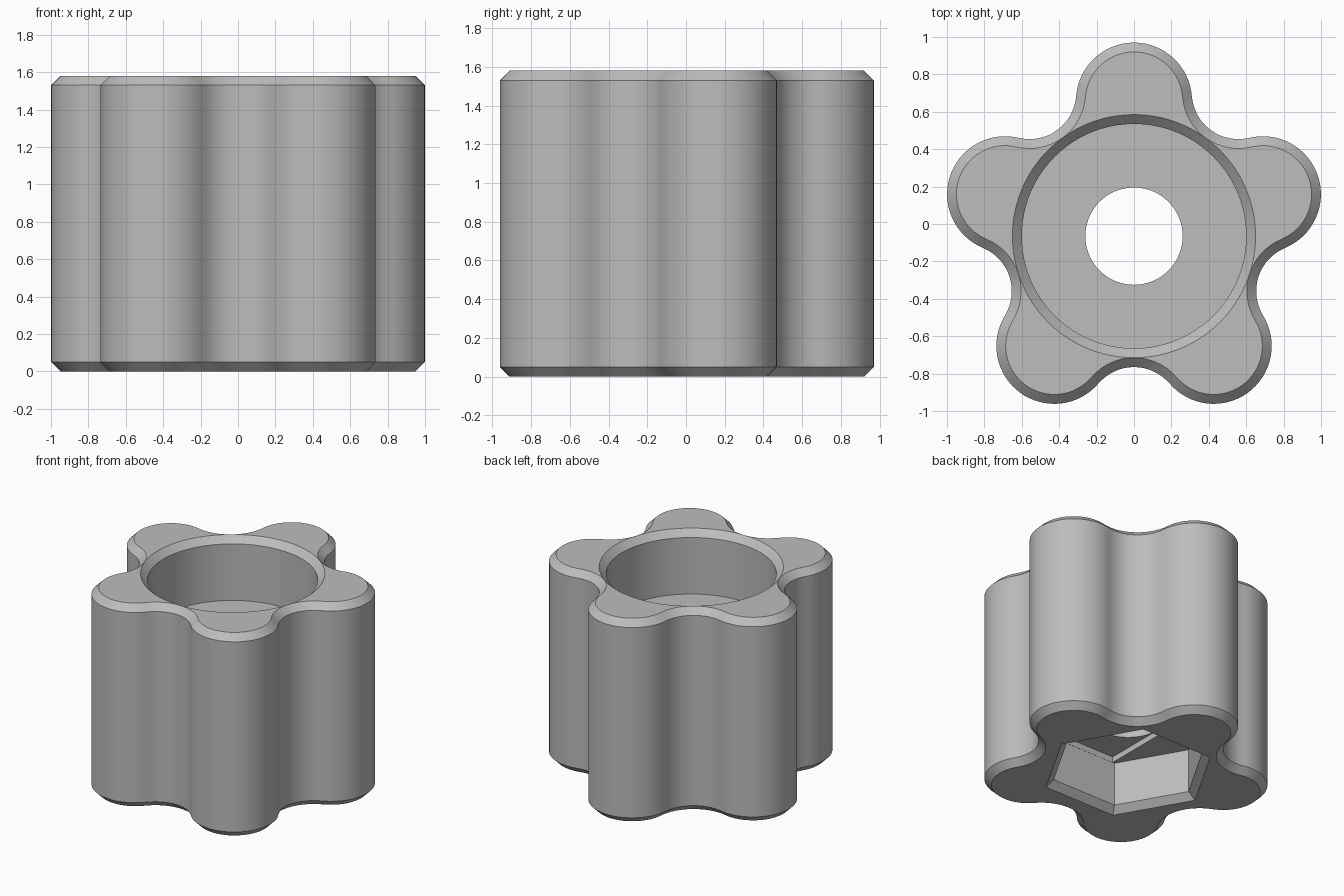
import bpy, bmesh
from math import sin, cos, pi, radians, atan2
from mathutils import Vector

cube = bpy.data.objects.get("Cube")
if cube:
    bpy.data.objects.remove(cube, do_unlink=True)

CENTRE_Y = -0.065
HEIGHT = 1.58
CHAMFER = 0.05
LOBE_DIST, LOBE_R = 0.725, 0.31
VALLEY_DIST, VALLEY_R = 0.949, 0.249

grey = bpy.data.materials.new("plain_grey")
grey.use_nodes = True
colour = (0.51, 0.51, 0.51, 1)
grey.diffuse_color = colour
grey.node_tree.nodes["Principled BSDF"].inputs["Base Color"].default_value = colour


def polar(dist, angle):
    return Vector((dist * cos(angle), dist * sin(angle)))


def lobed_outline(inset):
    """Five convex lobes joined by tangent concave valleys."""
    points = []
    half = pi / 5
    link = polar(VALLEY_DIST, half) - Vector((LOBE_DIST, 0))
    tangent = atan2(link.y, link.x)          # where a lobe meets its valley
    sweep = tangent - half                   # half sweep of the valley arc
    for k in range(5):
        axis = pi / 2 + k * 2 * half
        lobe = polar(LOBE_DIST, axis)
        valley = polar(VALLEY_DIST, axis + half)
        for i in range(33):
            a = axis + tangent * (i / 16 - 1)
            points.append(lobe + polar(LOBE_R - inset, a))
        for i in range(1, 16):
            a = axis + half + pi + sweep * (1 - i / 8)
            points.append(valley + polar(VALLEY_R + inset, a))
    return points


def ring(radius, sides):
    return [polar(radius, 2 * pi * i / sides) for i in range(sides)]


def loft(name, sections):
    """Closed solid through (outline, height) sections."""
    bm = bmesh.new()
    loops = [[bm.verts.new((p.x, p.y + CENTRE_Y, z)) for p in outline]
             for outline, z in sections]
    for low, high in zip(loops, loops[1:]):
        n = len(low)
        for i in range(n):
            j = (i + 1) % n
            bm.faces.new((low[i], low[j], high[j], high[i]))
    bm.faces.new(loops[0][::-1])
    bm.faces.new(loops[-1])
    bmesh.ops.recalc_face_normals(bm, faces=bm.faces)
    mesh = bpy.data.meshes.new(name)
    bm.to_mesh(mesh)
    bm.free()
    mesh.materials.append(grey)
    obj = bpy.data.objects.new(name, mesh)
    bpy.context.collection.objects.link(obj)
    return obj


# Lobed body with chamfered rims
knob = loft("lobed_knob", [
    (lobed_outline(CHAMFER), 0), (lobed_outline(0), CHAMFER),
    (lobed_outline(0), HEIGHT - CHAMFER), (lobed_outline(CHAMFER), HEIGHT)])

# Stepped round bore from the top, with a flared mouth
bore = loft("bore_cutter", [
    (ring(r, 96), z) for r, z in
    ((0.26, 0.3), (0.26, 1.09), (0.6, 1.09), (0.6, 1.53), (0.69, 1.62))])

# Hexagonal pocket from below, with a flared mouth
pocket = loft("hex_pocket_cutter", [
    (ring(r, 6), z) for r, z in ((0.673, -0.05), (0.557, 0.05), (0.557, 0.39))])

# Shallow slot across the pocket ceiling, as wide as the hole
slot_outline = [Vector((0.262 * sx, 0.481 * sy))
                for sx, sy in ((-1, -1), (1, -1), (1, 1), (-1, 1))]
slot = loft("ceiling_slot_cutter", [(slot_outline, 0.35), (slot_outline, 0.435)])

bpy.ops.object.select_all(action='DESELECT')
knob.select_set(True)
bpy.context.view_layer.objects.active = knob
for cutter in (bore, pocket, slot):
    cutter.hide_render = True
    cut = knob.modifiers.new(cutter.name, 'BOOLEAN')
    cut.operation = 'DIFFERENCE'
    cut.solver = 'EXACT'
    cut.object = cutter
    bpy.ops.object.modifier_apply(modifier=cut.name)
    bpy.data.objects.remove(cutter, do_unlink=True)

bpy.ops.object.shade_smooth_by_angle(angle=radians(30))
